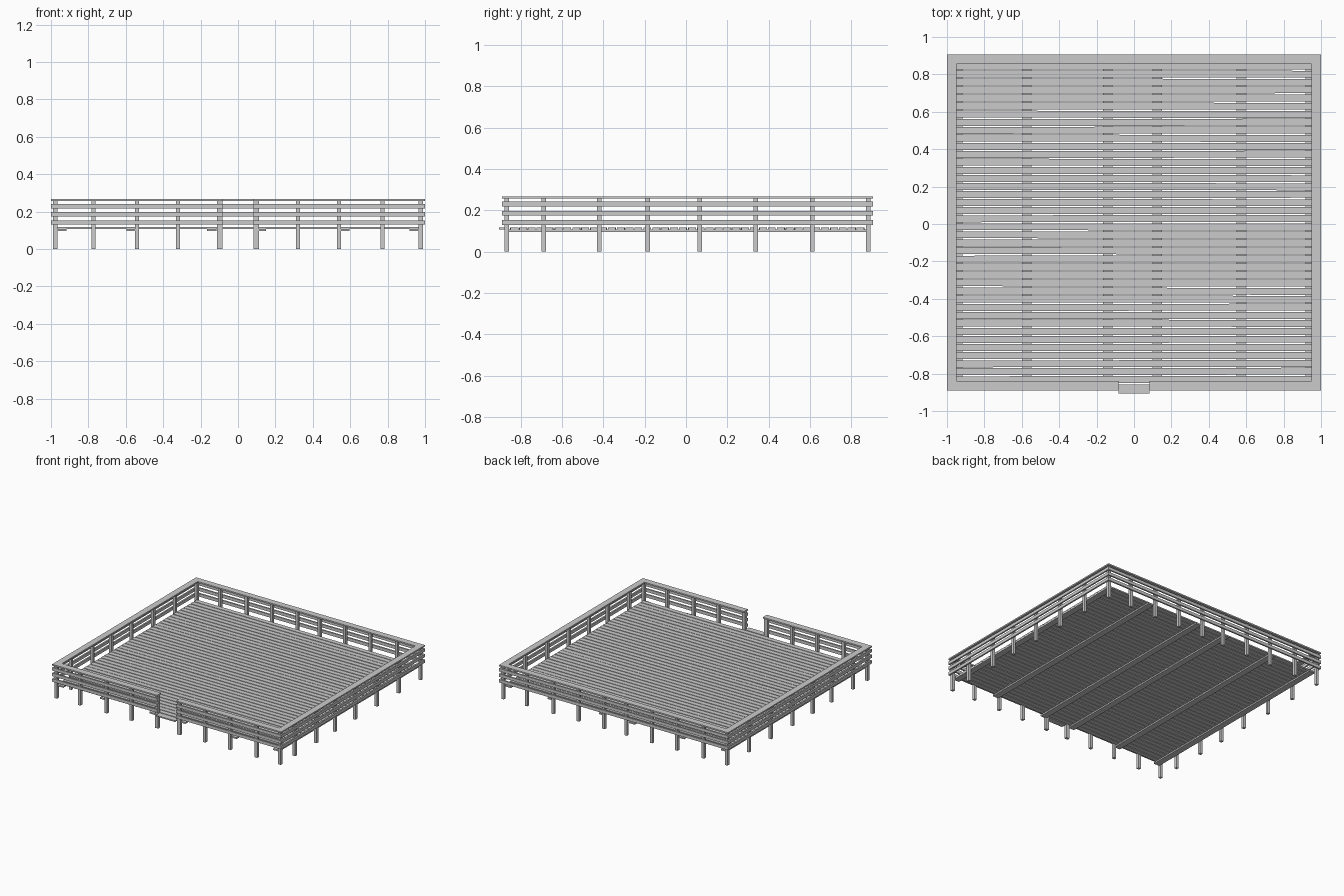
import bpy
import random

random.seed(4)

cube = bpy.data.objects.get("Cube")
if cube:
    bpy.data.objects.remove(cube)

wood = bpy.data.materials.new("weathered_grey_wood")
wood.use_nodes = True
grey = (0.6, 0.6, 0.6, 1)
wood.diffuse_color = grey
wood.node_tree.nodes["Principled BSDF"].inputs["Base Color"].default_value = grey


def box(name, x, y, z, turn=0):
    """Board given by its (min, max) range on each axis."""
    mid = [(a + b) / 2 for a, b in (x, y, z)]
    bpy.ops.mesh.primitive_cube_add(size=1, location=mid, rotation=(0, 0, turn))
    ob = bpy.context.object
    ob.name = name
    ob.scale = [b - a for a, b in (x, y, z)]
    ob.data.materials.append(wood)
    return ob


def post(name, x, y, width=0.022):
    h = width / 2
    box(name, (x - h, x + h), (y - 0.011, y + 0.011), (0, POST_TOP))


SIDE, BACK, FRONT = 1.0, 0.905, -0.89   # outer faces of the railing
GATE = 0.083                            # half width of the entrance
BOARD = 0.012                           # rail board thickness
CAP = 0.05                              # cap width
POST_TOP = 0.257
RAILS = [(0.13, 0.154), (0.174, 0.198), (0.218, 0.242)]

# Posts along the front and back
for x in (0.097, 0.32, 0.54, 0.772, 0.977):
    for s in (-1, 1):
        post("front_post", s * x, FRONT + BOARD + 0.011, 0.028 if x < 0.1 else 0.022)
        post("back_post", s * x, BACK - BOARD - 0.011)

# Posts along both sides
for y in (-0.688, -0.42, -0.186, 0.066, 0.337, 0.61):
    for s in (-1, 1):
        post("side_post", s * 0.977, y)

# Rail boards on the outside of the posts
for z in RAILS:
    box("back_rail", (-SIDE, SIDE), (BACK - BOARD, BACK), z)
    for s in (-1, 1):
        box("side_rail", sorted((s * (SIDE - BOARD), s * SIDE)),
            (FRONT + BOARD, BACK - BOARD), z)
        box("front_rail", sorted((s * GATE, s * SIDE)), (FRONT, FRONT + BOARD), z)

# Flat cap on top of the railing
cap_z = (POST_TOP, 0.268)
box("back_cap", (-SIDE, SIDE), (BACK - CAP, BACK), cap_z)
for s in (-1, 1):
    box("side_cap", sorted((s * (SIDE - CAP), s * SIDE)),
        (FRONT + CAP, BACK - CAP), cap_z)
    box("front_cap", sorted((s * GATE, s * SIDE)), (FRONT, FRONT + CAP), cap_z)

# Joists under the deck
for x in (-0.942, -0.572, -0.14, 0.124, 0.572, 0.942):
    box("joist", (x - 0.025, x + 0.025), (-0.87, 0.875), (0.096, 0.107))

# Deck planks, each laid slightly out of true
PITCH = 0.043
for i in range(40):
    y = 0.845 - i * PITCH + random.uniform(-0.001, 0.001)
    box("deck_plank", (-0.965, 0.965), (y - 0.0185, y + 0.0185),
        (0.107, 0.117), random.uniform(-0.0016, 0.0016))

# Short plank at the entrance
box("entrance_plank", (-GATE, GATE), (-0.905, -0.858), (0.107, 0.117))
